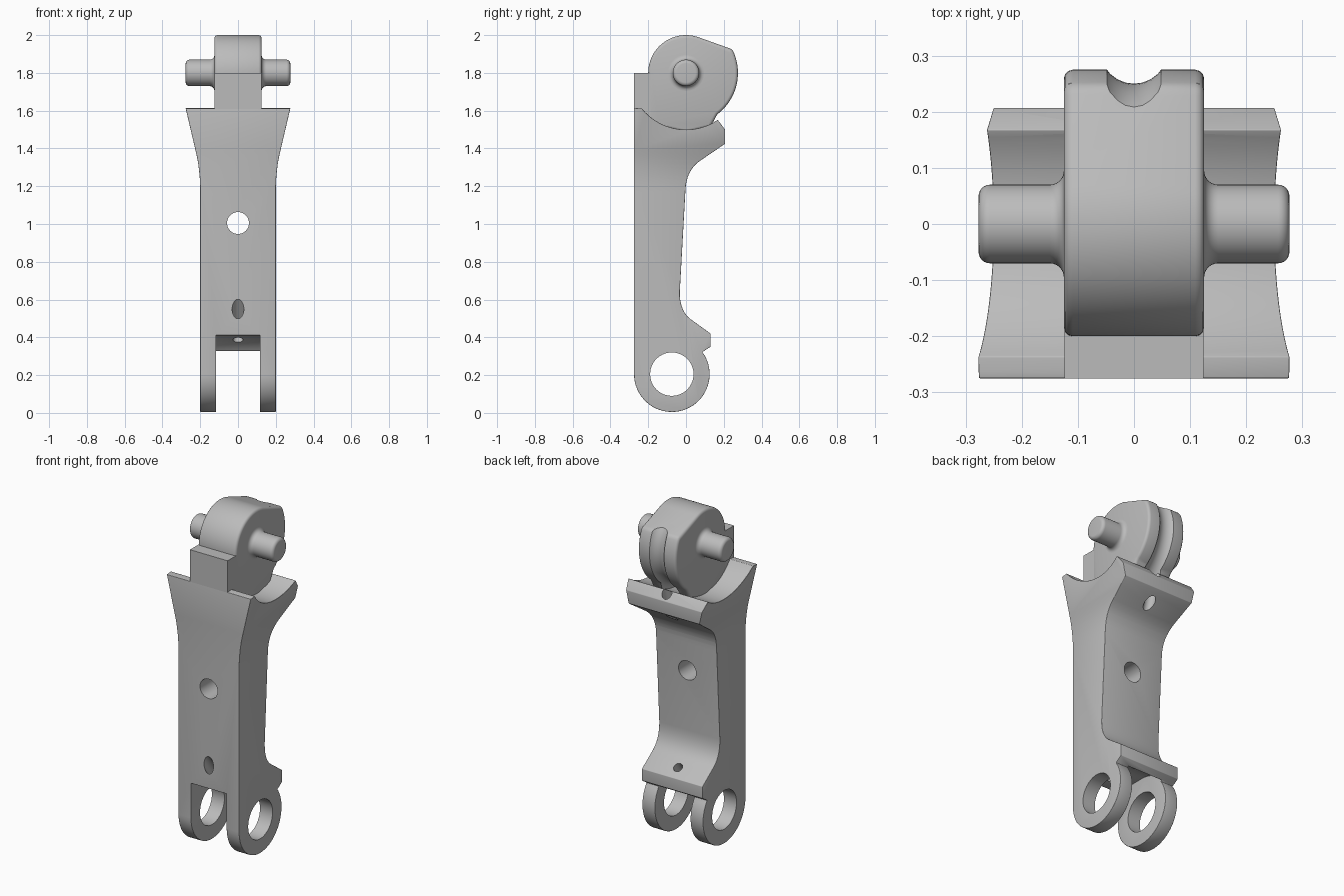
import bpy, bmesh
from math import sin, cos, radians, pi
from mathutils import Vector

if "Cube" in bpy.data.objects:
    bpy.data.objects.remove(bpy.data.objects["Cube"])

grey = bpy.data.materials.new("plain grey")
grey.use_nodes = True
grey.diffuse_color = (0.5, 0.5, 0.5, 1)
grey.node_tree.nodes["Principled BSDF"].inputs["Base Color"].default_value = (0.5, 0.5, 0.5, 1)


def arc(cy, cz, r, a0, a1, n=24):
    """Points on an arc, angles in degrees."""
    angles = [radians(a0 + (a1 - a0) * i / n) for i in range(n + 1)]
    return [(cy + r * cos(a), cz + r * sin(a)) for a in angles]


def curve(p, c, q, n=8):
    """Quadratic fillet from p to q with corner c."""
    out = []
    for i in range(n + 1):
        t = i / n
        out.append(tuple((1 - t) ** 2 * p[k] + 2 * t * (1 - t) * c[k] + t * t * q[k] for k in (0, 1)))
    return out


def finish(bm, name):
    bmesh.ops.recalc_face_normals(bm, faces=bm.faces)
    mesh = bpy.data.meshes.new(name)
    bm.to_mesh(mesh)
    bm.free()
    mesh.materials.append(grey)
    ob = bpy.data.objects.new(name, mesh)
    bpy.context.collection.objects.link(ob)
    return ob


def extrude(name, points, half, axis="x"):
    """Extrude a (y, z) outline along x, or an (x, z) outline along y."""
    bm = bmesh.new()
    place = (lambda a, b: (-half, a, b)) if axis == "x" else (lambda a, b: (a, -half, b))
    face = bm.faces.new([bm.verts.new(place(a, b)) for a, b in points])
    made = bmesh.ops.extrude_face_region(bm, geom=[face])
    step = (2 * half, 0, 0) if axis == "x" else (0, 2 * half, 0)
    bmesh.ops.translate(bm, vec=step, verts=[v for v in made["geom"] if isinstance(v, bmesh.types.BMVert)])
    return finish(bm, name)


def lathe(name, points, closed=False, steps=48):
    """Spin an (x, radius) outline about the pin axis."""
    bm = bmesh.new()
    verts = [bm.verts.new((x, 0, 1.8 + r)) for x, r in points]
    edges = [bm.edges.new(pair) for pair in zip(verts, verts[1:])]
    if closed:
        edges.append(bm.edges.new((verts[-1], verts[0])))
    bmesh.ops.spin(bm, geom=verts + edges, cent=(0, 0, 1.8), axis=(1, 0, 0), angle=2 * pi, steps=steps)
    bmesh.ops.remove_doubles(bm, verts=bm.verts, dist=0.0001)
    return finish(bm, name)


def rod(name, start, end, r):
    a, b = Vector(start), Vector(end)
    bm = bmesh.new()
    bmesh.ops.create_cone(bm, cap_ends=True, segments=40, radius1=r, radius2=r, depth=(b - a).length)
    ob = finish(bm, name)
    ob.rotation_mode = "QUATERNION"
    ob.rotation_quaternion = (b - a).to_track_quat("Z", "Y")
    ob.location = (a + b) / 2
    return ob


def apply(ob, mod):
    bpy.ops.object.select_all(action="DESELECT")
    ob.select_set(True)
    bpy.context.view_layer.objects.active = ob
    bpy.ops.object.modifier_apply(modifier=mod.name)


def boolean(ob, cutter, operation="DIFFERENCE"):
    mod = ob.modifiers.new("cut", "BOOLEAN")
    mod.solver = "EXACT"
    mod.operation = operation
    mod.object = cutter
    apply(ob, mod)
    bpy.data.objects.remove(cutter)


def bevel(ob, width):
    mod = ob.modifiers.new("round", "BEVEL")
    mod.width = width
    mod.segments = 3
    mod.limit_method = "ANGLE"
    mod.angle_limit = radians(35)
    mod.use_clamp_overlap = True
    apply(ob, mod)


def smooth(ob):
    bpy.ops.object.select_all(action="DESELECT")
    ob.select_set(True)
    bpy.context.view_layer.objects.active = ob
    bpy.ops.object.shade_smooth_by_angle(angle=radians(32))


# Body: side outline trimmed by the flared front outline
side = arc(-0.075, 0.205, 0.2, 180, 396, 40)
side += [(0.13, 0.35), (0.13, 0.42)]
side += curve((0.04, 0.485), (-0.035, 0.53), (-0.033, 0.64))
side += curve((-0.003, 1.18), (0.002, 1.285), (0.075, 1.335))
side += [(0.207, 1.425), (0.207, 1.5)]
side += arc(0, 1.8, 0.3, -56, -142, 28)
side += [(-0.275, 1.612)]
body = extrude("body", side, 0.4)

flare = curve((0.2, 1.17), (0.2, 1.29), (0.225, 1.39)) + [(0.277, 1.613), (0.277, 1.75)]
front = [(0.2, -0.1)] + flare
front += [(-x, z) for x, z in reversed(front)]
boolean(body, extrude("front_trim", front, 0.6, "y"), "INTERSECT")

# Fork slot between the two lower rings
slot = [(-0.4, -0.1), (-0.4, 0.41), (-0.075, 0.412)] + arc(-0.075, 0.2, 0.212, 85, 0, 20) + [(0.3, 0.2), (0.3, -0.1)]
boolean(body, extrude("slot_cutter", slot, 0.117))
bevel(body, 0.014)

# Holes through the body
for start, end, r in [
    ((-0.5, -0.075, 0.205), (0.5, -0.075, 0.205), 0.115),
    ((0, -0.5, 1.005), (0, 0.5, 1.005), 0.058),
    ((0, -0.335, 0.63), (0, -0.14, 0.37), 0.031),
    ((0, 0.13, 0.54), (0, -0.02, 0.325), 0.026),
    ((0, 0.20, 1.62), (0, 0.10, 1.27), 0.03),
]:
    boolean(body, rod("hole_cutter", start, end, r))
smooth(body)

# Rounded head with a cord groove around the back
outline = arc(0, 1.8, 0.2, 180, 70, 28)
outline += arc(0, 1.8, 0.275, 27, -53, 24)
outline += [(0.13, 1.515), (0, 1.485), (-0.15, 1.52), (-0.2, 1.56)]
head = extrude("head", outline, 0.125)
bevel(head, 0.02)
boolean(head, lathe("groove_cutter", arc(0, 0.31, 0.06, 0, 345, 23), True, 96))
smooth(head)

# Front post joining the head to the body
post = extrude("front_post", [(-0.275, 1.6), (-0.275, 1.8), (-0.1, 1.8), (-0.1, 1.5)], 0.124)
smooth(post)

# Cross pin with filleted roots and rounded ends
half_pin = [(0.1, 0.095)] + arc(0.15, 0.095, 0.025, 180, 270, 6) + arc(0.257, 0.05, 0.02, 90, 0, 6) + [(0.277, 0)]
pin = lathe("cross_pin", [(-x, r) for x, r in reversed(half_pin)] + half_pin)
smooth(pin)
